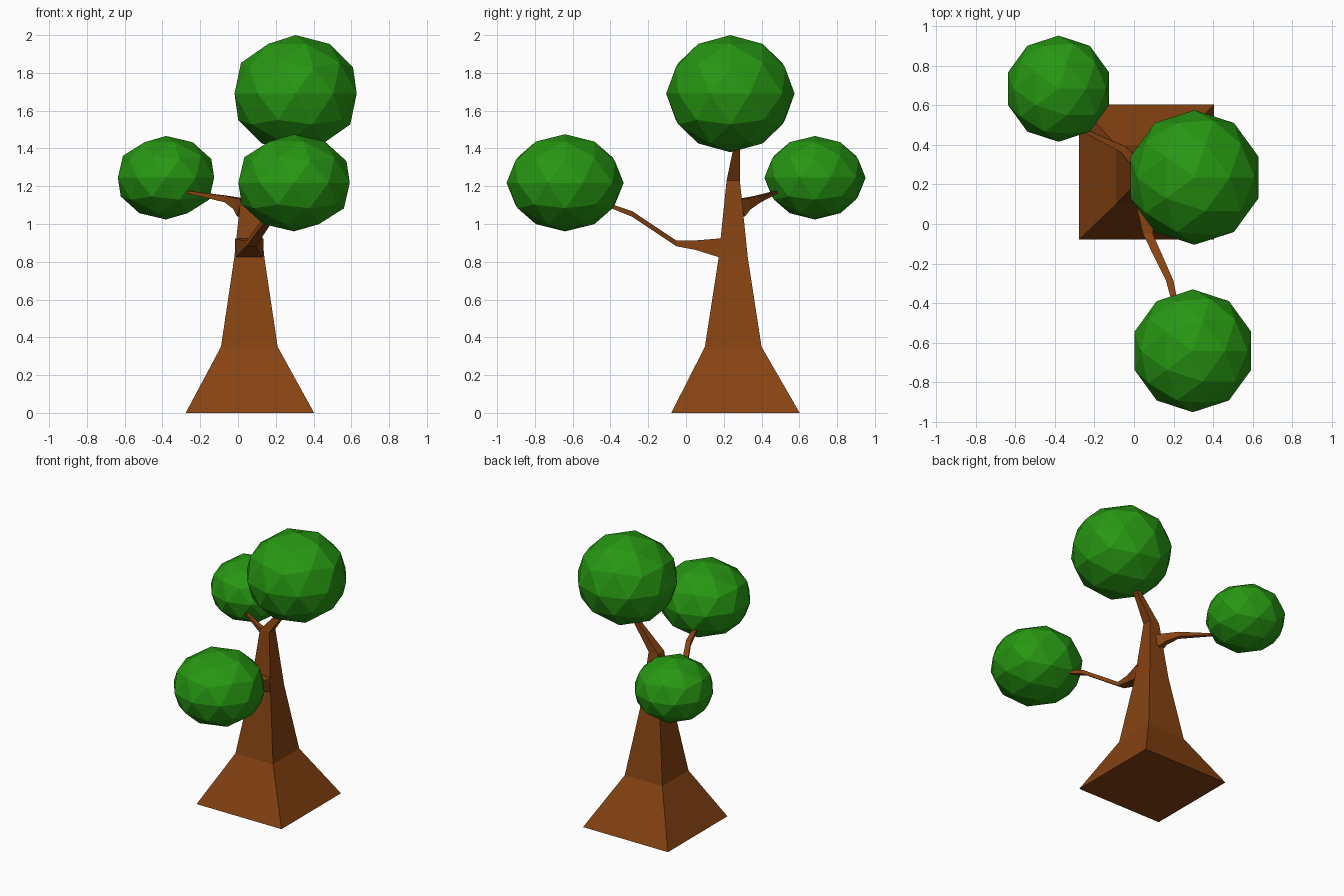
import bpy, bmesh
from mathutils import Vector

if "Cube" in bpy.data.objects:
    bpy.data.objects.remove(bpy.data.objects["Cube"])


def material(name, rgb):
    m = bpy.data.materials.new(name)
    m.diffuse_color = (*rgb, 1)
    m.use_nodes = True
    m.node_tree.nodes["Principled BSDF"].inputs["Base Color"].default_value = m.diffuse_color
    return m


BARK = material("bark brown", (0.24, 0.056, 0.006))
LEAF = material("leaf green", (0.02, 0.31, 0.006))


def finish(bm, name, mat):
    bmesh.ops.recalc_face_normals(bm, faces=bm.faces)
    me = bpy.data.meshes.new(name)
    bm.to_mesh(me)
    bm.free()
    me.materials.append(mat)
    ob = bpy.data.objects.new(name, me)
    bpy.context.collection.objects.link(ob)
    return ob


def loft(name, rings):
    """Skin four-cornered rings into a closed tapering limb."""
    bm = bmesh.new()
    loops = [[bm.verts.new(p) for p in ring] for ring in rings]
    for a, b in zip(loops, loops[1:]):
        for i in range(4):
            j = (i + 1) % 4
            bm.faces.new((a[i], a[j], b[j], b[i]))
    bm.faces.new(loops[0])
    bm.faces.new(loops[-1])
    return finish(bm, name, BARK)


def ring(centre, u, v, w, h):
    c = Vector(centre)
    return [c + u * (w / 2 * s) + v * (h / 2 * t)
            for s, t in ((-1, -1), (1, -1), (1, 1), (-1, 1))]


def branch(name, stations):
    """Limb along (centre, width, height) stations, rings square to the path."""
    pts = [Vector(s[0]) for s in stations]
    rings = []
    for i, (c, w, h) in enumerate(stations):
        d = (pts[min(i + 1, len(pts) - 1)] - pts[max(i - 1, 0)]).normalized()
        u = d.cross(Vector((0, 0, 1))).normalized()
        rings.append(ring(c, u, u.cross(d), w, h))
    return loft(name, rings)


# trunk: square sections, leaning right at the top
X, Y = Vector((1, 0, 0)), Vector((0, 1, 0))
loft("trunk", [ring(c, X, Y, w, d) for c, w, d in (
    ((0.063, 0.262, 0.00), 0.68, 0.68),
    ((0.060, 0.250, 0.35), 0.30, 0.30),
    ((0.060, 0.250, 0.82), 0.16, 0.155),
    ((0.062, 0.250, 1.23), 0.075, 0.07),
    ((0.190, 0.268, 1.40), 0.045, 0.035),
    ((0.250, 0.265, 1.50), 0.03, 0.03))])

# front branch: broad root on the trunk face, then thin
Z = Vector((0, 0, 1))
loft("front_branch", [ring(c, X, Z, w, h) for c, w, h in (
    ((0.060, 0.190, 0.872), 0.150, 0.105),
    ((0.062, 0.050, 0.888), 0.080, 0.050),
    ((0.070, -0.050, 0.897), 0.050, 0.030),
    ((0.180, -0.285, 1.053), 0.038, 0.030),
    ((0.205, -0.390, 1.092), 0.030, 0.022),
    ((0.230, -0.480, 1.130), 0.022, 0.020))])

# back left branch
branch("back_branch", (
    ((0.035, 0.275, 1.085), 0.07, 0.10),
    ((0.000, 0.320, 1.108), 0.05, 0.06),
    ((-0.060, 0.380, 1.132), 0.036, 0.034),
    ((-0.270, 0.480, 1.170), 0.016, 0.014),
    ((-0.320, 0.530, 1.185), 0.014, 0.012)))

# leaf clumps: faceted flattened icospheres
for name, c, r, rz in (
        ("top_leaves", (0.305, 0.235, 1.69), 0.34, 0.31),
        ("front_leaves", (0.297, -0.64, 1.218), 0.31, 0.257),
        ("back_leaves", (-0.381, 0.683, 1.245), 0.268, 0.221)):
    bm = bmesh.new()
    bmesh.ops.create_icosphere(bm, subdivisions=2, radius=1)
    bmesh.ops.scale(bm, vec=(r, r, rz), verts=bm.verts)
    bmesh.ops.translate(bm, vec=c, verts=bm.verts)
    finish(bm, name, LEAF)
